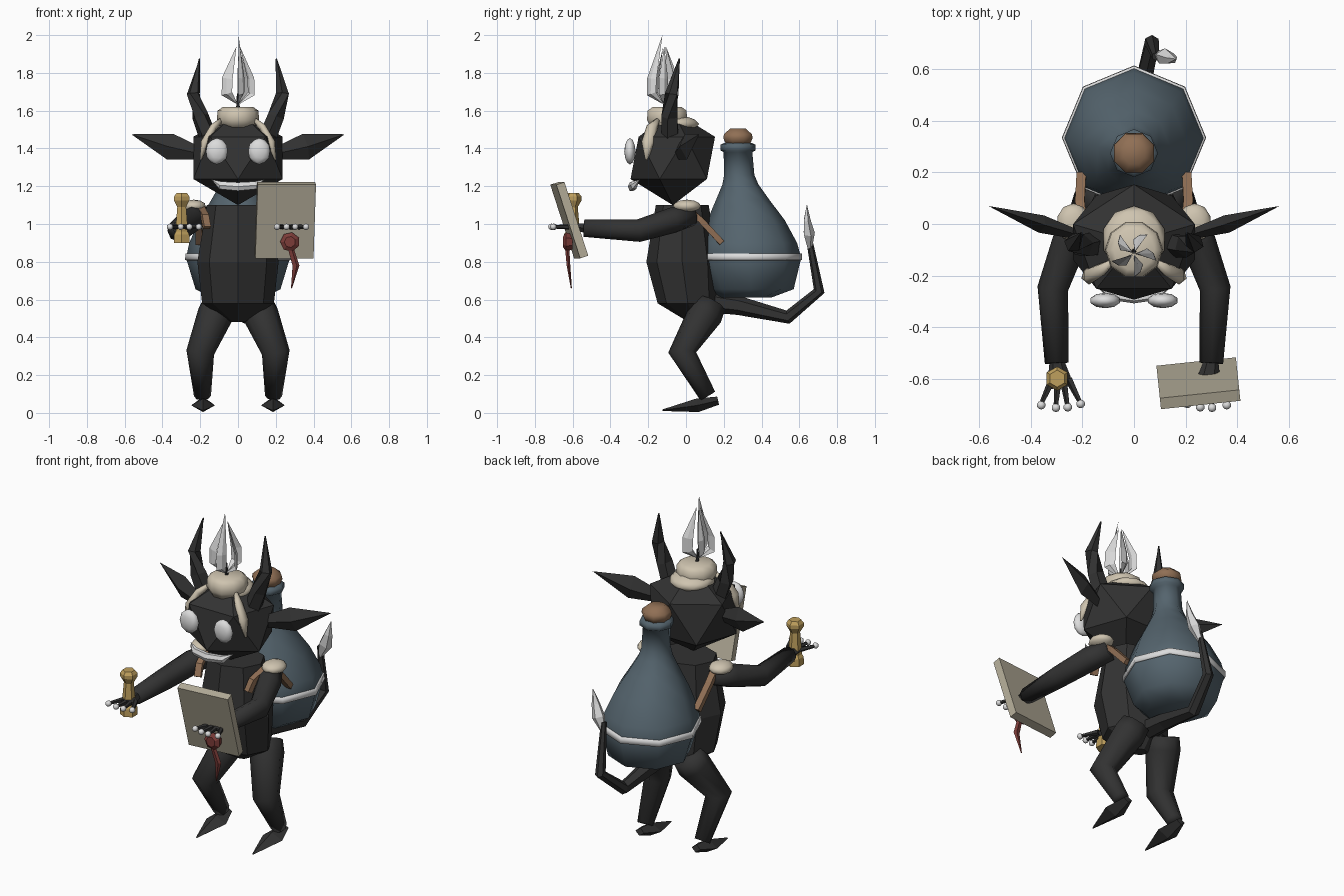
import bpy, bmesh, math
from mathutils import Vector, Matrix


def material(name, rgb):
    m = bpy.data.materials.new(name)
    m.diffuse_color = (*rgb, 1)
    return m


DARK = material("charcoal skin", (0.032, 0.032, 0.032))
GLASS = material("blue grey glass", (0.090, 0.128, 0.155))
WHITE = material("pale white", (0.72, 0.72, 0.72))
WAX = material("cream wax", (0.62, 0.55, 0.43))
PAPER = material("parchment", (0.46, 0.42, 0.32))
GOLD = material("gold", (0.52, 0.35, 0.11))
RED = material("seal red", (0.20, 0.045, 0.04))
BROWN = material("cork brown", (0.28, 0.16, 0.09))


def finish(name, bm, mat, smooth):
    bmesh.ops.recalc_face_normals(bm, faces=bm.faces)
    me = bpy.data.meshes.new(name)
    bm.to_mesh(me)
    bm.free()
    me.materials.append(mat)
    for p in me.polygons:
        p.use_smooth = smooth
    ob = bpy.data.objects.new(name, me)
    bpy.context.collection.objects.link(ob)
    return ob


def loft(name, pts, radii, mat, sides=8, ref=(0, 0, 1), axis=None, smooth=False, turn=0.0):
    """Sweep elliptical rings along a path; axis keeps all rings parallel."""
    bm = bmesh.new()
    pts = [Vector(p) for p in pts]
    ref = Vector(ref)
    rings = []
    for i, p in enumerate(pts):
        t = Vector(axis) if axis else Vector()
        if not axis:
            if i > 0:
                t += (p - pts[i - 1]).normalized()
            if i < len(pts) - 1:
                t += (pts[i + 1] - p).normalized()
        t.normalize()
        u = t.cross(ref).normalized()
        v = u.cross(t)
        a, b = radii[i] if isinstance(radii[i], tuple) else (radii[i], radii[i])
        ring = []
        for k in range(sides):
            w = 2 * math.pi * (k + turn) / sides
            ring.append(bm.verts.new(p + u * a * math.cos(w) + v * b * math.sin(w)))
        rings.append(ring)
    for r, s in zip(rings, rings[1:]):
        for k in range(sides):
            n = (k + 1) % sides
            bm.faces.new((r[k], r[n], s[n], s[k]))
    bm.faces.new(rings[0])
    bm.faces.new(rings[-1])
    bmesh.ops.remove_doubles(bm, verts=bm.verts, dist=0.0005)
    return finish(name, bm, mat, smooth)


def lathe(name, x, profile, mat, sides=8, smooth=False, turn=0.0):
    """Horizontal rings given as (z, centre y, radius)."""
    return loft(name, [(x, y, z) for z, y, r in profile], [r for z, y, r in profile],
                mat, sides, (0, 1, 0), (0, 0, 1), smooth, turn)


def ball(name, loc, scale, mat, sub=2, rot=0.0, smooth=False):
    bm = bmesh.new()
    m = Matrix.Translation(loc) @ Matrix.Diagonal((*scale, 1)) @ Matrix.Rotation(rot, 4, 'Z')
    bmesh.ops.create_icosphere(bm, subdivisions=sub, radius=1, matrix=m)
    return finish(name, bm, mat, smooth)


# head, turned so one lower corner points forward
ball("head", (0, -0.07, 1.35), (0.278, 0.25, 0.25), DARK, 1, math.pi / 2)

# torso
loft("torso", [(0, -0.02, 1.10), (0, -0.02, 0.80), (0, 0.01, 0.58), (0, 0.05, 0.48)],
     [(0.165, 0.14), (0.215, 0.19), (0.19, 0.16), (0.035, 0.035)], DARK, 8,
     (0, 1, 0), (0, 0, 1))

# wax cap, wick and open flame of curved, twisted blades
ball("wax_cap_lower", (0, -0.06, 1.53), (0.125, 0.13, 0.045), WAX, 2, smooth=True)
lathe("wax_cap_top", 0, [(1.51, -0.10, 0.09), (1.55, -0.10, 0.112), (1.60, -0.10, 0.108),
                         (1.62, -0.10, 0.08)], WAX, 10, True)
lathe("wick", 0, [(1.61, -0.105, 0.010), (1.69, -0.11, 0.006)], DARK, 6)
for i in range(5):
    w = math.radians(-75 + 72 * i)
    d = Vector((math.cos(w), math.sin(w), 0))
    twist = Vector((math.cos(w + 0.7), math.sin(w + 0.7), 0))
    c = Vector((0, -0.115, 0))
    top = 2.0 if i == 0 else 1.94
    path = [(0.01, 1.64), (0.07, 1.69), (0.068, 1.77), (0.01, top)]
    loft("flame_blade", [c + d * r + Vector((0, 0, z)) for r, z in path],
         [(0.004, 0.003), (0.030, 0.009), (0.030, 0.009), (0, 0)], WHITE, 4, twist)

# mouth
loft("mouth", [(-0.14, -0.245, 1.235), (-0.09, -0.275, 1.205), (0, -0.288, 1.198),
               (0.09, -0.275, 1.205), (0.14, -0.245, 1.235)],
     [(0, 0), (0.02, 0.024), (0.02, 0.026), (0.02, 0.024), (0, 0)], WHITE, 6)

# paired parts
for s, side in ((-1, "left"), (1, "right")):
    ball("eye_" + side, (s * 0.112, -0.297, 1.385), (0.060, 0.030, 0.070), WHITE, 2, smooth=True)
    loft("horn_" + side, [(s * 0.15, -0.08, 1.44), (s * 0.20, -0.085, 1.57),
                          (s * 0.236, -0.075, 1.69), (s * 0.203, -0.035, 1.875)],
         [0.05, 0.046, 0.036, 0.004], DARK, 5)
    loft("ear_" + side, [(s * 0.19, -0.05, 1.37), (s * 0.36, 0.0, 1.41), (s * 0.565, 0.07, 1.475)],
         [(0.015, 0.03), (0.035, 0.07), (0, 0)], DARK, 4)
    loft("wax_drip_" + side, [(s * 0.09, -0.15, 1.55), (s * 0.13, -0.18, 1.51),
                              (s * 0.175, -0.20, 1.43), (s * 0.198, -0.21, 1.34)],
         [(0.012, 0.012), (0.030, 0.020), (0.036, 0.024), (0.006, 0.006)], WAX, 6, (1, 0, 0),
         smooth=True)
    ball("shoulder_wax_" + side, (s * 0.235, 0.005, 1.095), (0.066, 0.075, 0.034), WAX, 2, smooth=True)
    loft("strap_" + side, [(s * 0.165, -0.14, 0.98), (s * 0.175, -0.11, 1.04), (s * 0.20, 0.0, 1.09),
                           (s * 0.21, 0.08, 1.02), (s * 0.205, 0.19, 0.90)],
         [(0.026, 0.022)] * 5, BROWN, 4, (0, 0.01, 1), turn=0.5)

    # arm, hand and fingers
    loft("arm_" + side, [(s * 0.20, 0.03, 1.05), (s * 0.25, -0.07, 1.02), (s * 0.315, -0.25, 0.965),
                         (s * 0.30, -0.54, 0.978)], [0.06, 0.068, 0.06, 0.046], DARK, 8, smooth=True)
    loft("palm_" + side, [(s * 0.30, -0.53, 0.978), (s * 0.29, -0.60, 0.985), (s * 0.285, -0.635, 0.985)],
         [(0.028, 0.028), (0.045, 0.022), (0.04, 0.012)], DARK, 6)
    for x, y in ((0.207, -0.695), (0.257, -0.708), (0.303, -0.71), (0.36, -0.70)):
        loft("finger_" + side, [(s * (0.285 + (x - 0.285) * 0.4), -0.60, 0.985), (s * x, y, 0.985)],
             [0.016, 0.009], DARK, 5)
        ball("fingertip_" + side, (s * x, y - 0.003, 0.985), (0.017,) * 3, WHITE, 2, smooth=True)

    # leg and foot
    loft("leg_" + side, [(s * 0.10, 0.13, 0.58), (s * 0.12, 0.10, 0.52), (s * 0.20, -0.02, 0.32),
                         (s * 0.188, 0.115, 0.09)], [0.085, 0.095, 0.074, 0.045], DARK, 8, (0, 1, 0),
         smooth=True)
    loft("foot_" + side, [(s * 0.185, 0.17, 0.065), (s * 0.185, 0.06, 0.04), (s * 0.185, -0.125, 0.014)],
         [(0.028, 0.022), (0.063, 0.036), (0.004, 0.004)], DARK, 4)

# bottle carried on the back
lathe("bottle", 0, [(0.61, 0.31, 0.14), (0.655, 0.345, 0.225), (0.82, 0.335, 0.275),
                    (0.90, 0.33, 0.258), (1.02, 0.318, 0.205), (1.13, 0.30, 0.14), (1.21, 0.288, 0.095),
                    (1.26, 0.282, 0.080), (1.38, 0.275, 0.076), (1.39, 0.275, 0.093),
                    (1.42, 0.275, 0.093), (1.43, 0.275, 0.07)], GLASS, 8, True)
lathe("bottle_stripe", 0, [(0.808, 0.335, 0.274), (0.81, 0.335, 0.280), (0.843, 0.335, 0.278),
                           (0.845, 0.335, 0.272)], WHITE, 8, True)
lathe("cork", 0, [(1.42, 0.275, 0.068), (1.455, 0.275, 0.084), (1.475, 0.275, 0.080),
                  (1.505, 0.275, 0.045)], BROWN, 8, True, turn=0.5)

# tail with flame tip
loft("tail", [(0, 0.12, 0.59), (0.01, 0.28, 0.568), (0.035, 0.54, 0.507), (0.07, 0.705, 0.645),
              (0.085, 0.65, 0.93)], [0.058, 0.050, 0.036, 0.030, 0.016], DARK, 6, (1, 0, 0))
loft("tail_flame", [(0.085, 0.655, 0.87), (0.12, 0.65, 0.95), (0.145, 0.64, 1.02), (0.165, 0.64, 1.105)],
     [(0.012, 0.012), (0.032, 0.04), (0.02, 0.025), (0, 0)], WHITE, 5, (1, 0, 0))

# gold candlestick in one hand
lathe("candlestick", -0.298, [(0.90, -0.60, 0.048), (0.945, -0.60, 0.046), (0.96, -0.60, 0.036),
                              (1.0, -0.60, 0.035), (1.09, -0.60, 0.027), (1.125, -0.60, 0.047),
                              (1.145, -0.60, 0.047), (1.163, -0.60, 0.033)], GOLD, 6, turn=0.5)

# parchment board with wax seal in the other hand
bm = bmesh.new()
m = (Matrix.Translation((0.25, -0.618, 1.02)) @ Matrix.Rotation(math.radians(6), 4, 'Z')
     @ Matrix.Rotation(math.radians(18), 4, 'X') @ Matrix.Diagonal((0.31, 0.045, 0.41, 1)))
bmesh.ops.create_cube(bm, size=1, matrix=m)
finish("parchment_board", bm, PAPER, False)
loft("wax_seal", [(0.275, -0.60, 0.905), (0.275, -0.635, 0.905), (0.275, -0.65, 0.905)],
     [0.04, 0.052, 0.03], RED, 7)
loft("seal_ribbon", [(0.275, -0.63, 0.88), (0.305, -0.622, 0.78), (0.283, -0.607, 0.66)],
     [(0.016, 0.012), (0.020, 0.010), (0.003, 0.003)], RED, 5, (0, 1, 0))
